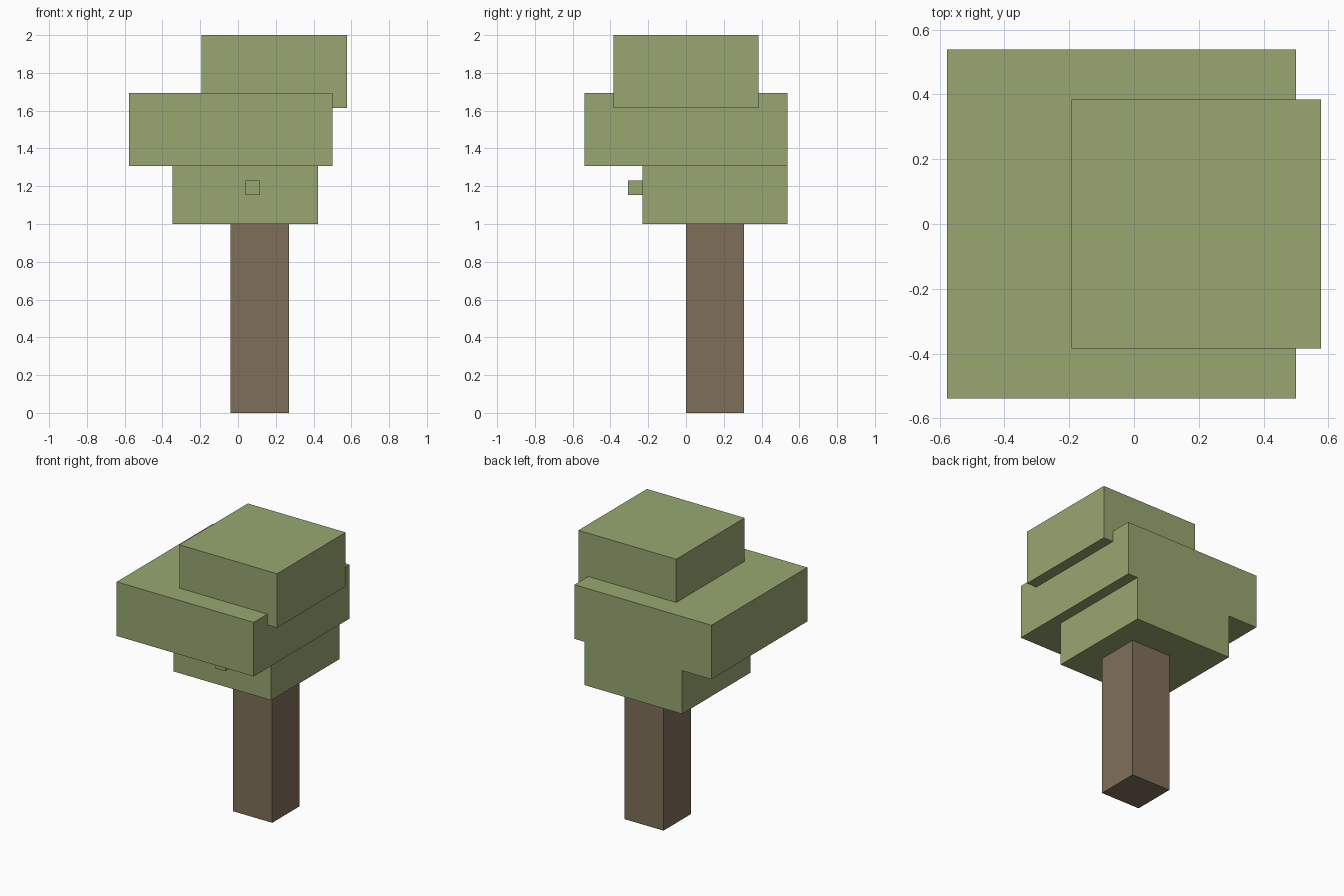
import bpy
import bmesh
from mathutils import Vector

default = bpy.data.objects.get("Cube")
if default:
    bpy.data.objects.remove(default, do_unlink=True)

UNIT = 1 / 13  # size of one block of the build grid


def make_material(name, rgb):
    mat = bpy.data.materials.new(name)
    mat.use_nodes = True
    mat.diffuse_color = (*rgb, 1)
    bsdf = next(n for n in mat.node_tree.nodes if n.type == "BSDF_PRINCIPLED")
    bsdf.inputs["Base Color"].default_value = (*rgb, 1)
    bsdf.inputs["Roughness"].default_value = 0.9
    return mat


def box(name, low, high, mat):
    """Axis-aligned box between two corners given in grid blocks."""
    low, high = Vector(low) * UNIT, Vector(high) * UNIT
    mesh = bpy.data.meshes.new(name)
    bm = bmesh.new()
    bmesh.ops.create_cube(bm, size=1)
    bmesh.ops.scale(bm, vec=high - low, verts=bm.verts)
    bm.to_mesh(mesh)
    bm.free()
    mesh.materials.append(mat)
    obj = bpy.data.objects.new(name, mesh)
    obj.location = (low + high) / 2
    bpy.context.collection.objects.link(obj)
    return obj


bark = make_material("bark brown", (0.216, 0.159, 0.102))
leaf = make_material("leaf green", (0.314, 0.386, 0.165))

# Trunk
box("trunk", (-0.5, 0, 0), (3.5, 4, 13), bark)

# Stacked, offset foliage blocks
box("lower_foliage", (-4.5, -3, 13), (5.5, 7, 17), leaf)
box("middle_foliage", (-7.5, -7, 17), (6.5, 7, 22), leaf)
box("upper_foliage", (-2.5, -5, 21), (7.5, 5, 26), leaf)

# Small bud on the front of the lower foliage
box("leaf_bud", (0.5, -4, 15), (1.5, -3, 16), leaf)
